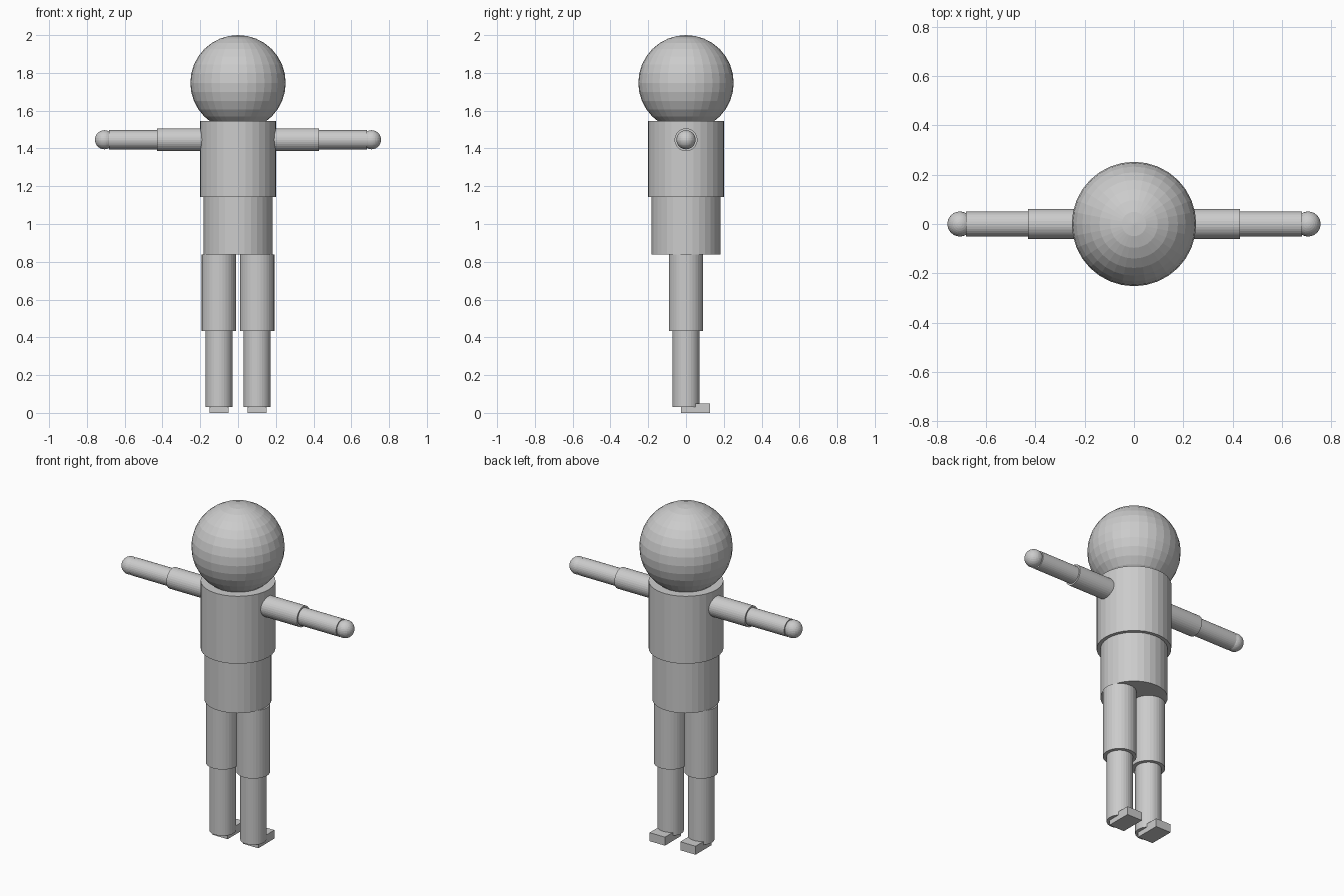
import bpy
from math import pi

if "Cube" in bpy.data.objects:
    bpy.data.objects.remove(bpy.data.objects["Cube"])


def cylinder(name, radius, start, end, center, along_x=False):
    """Capped cylinder running from start to end along z (or x)."""
    mid = (start + end) / 2
    loc = (mid, 0, center) if along_x else (center, 0, mid)
    rot = (0, pi / 2, 0) if along_x else (0, 0, 0)
    bpy.ops.mesh.primitive_cylinder_add(vertices=32, radius=radius, depth=abs(end - start),
                                        location=loc, rotation=rot)
    bpy.context.object.name = name


def ball(name, radius, loc):
    bpy.ops.mesh.primitive_uv_sphere_add(segments=32, ring_count=16, radius=radius, location=loc)
    bpy.context.object.name = name


# Head and trunk
ball("head", 0.2525, (0, 0, 1.7475))
cylinder("chest", 0.202, 1.143, 1.545, 0)
cylinder("hips", 0.182, 0.839, 1.143, 0)

for side, s in (("left", -1), ("right", 1)):
    # Arm: thick upper part, thinner forearm, ball hand
    arm_z = 1.446
    cylinder(side + "_upper_arm", 0.0606, s * 0.177, s * 0.43, arm_z, True)
    cylinder(side + "_forearm", 0.0505, s * 0.43, s * 0.682, arm_z, True)
    ball(side + "_hand", 0.0505, (s * 0.707, 0, arm_z))

    # Leg: thigh, shin, block foot
    leg_x = s * 0.101
    cylinder(side + "_thigh", 0.091, 0.434, 0.839, leg_x)
    cylinder(side + "_shin", 0.071, 0.03, 0.434, leg_x)
    bpy.ops.mesh.primitive_cube_add(size=1, location=(leg_x, 0.0505, 0.0253))
    foot = bpy.context.object
    foot.name = side + "_foot"
    foot.scale = (0.101, 0.1515, 0.0506)
